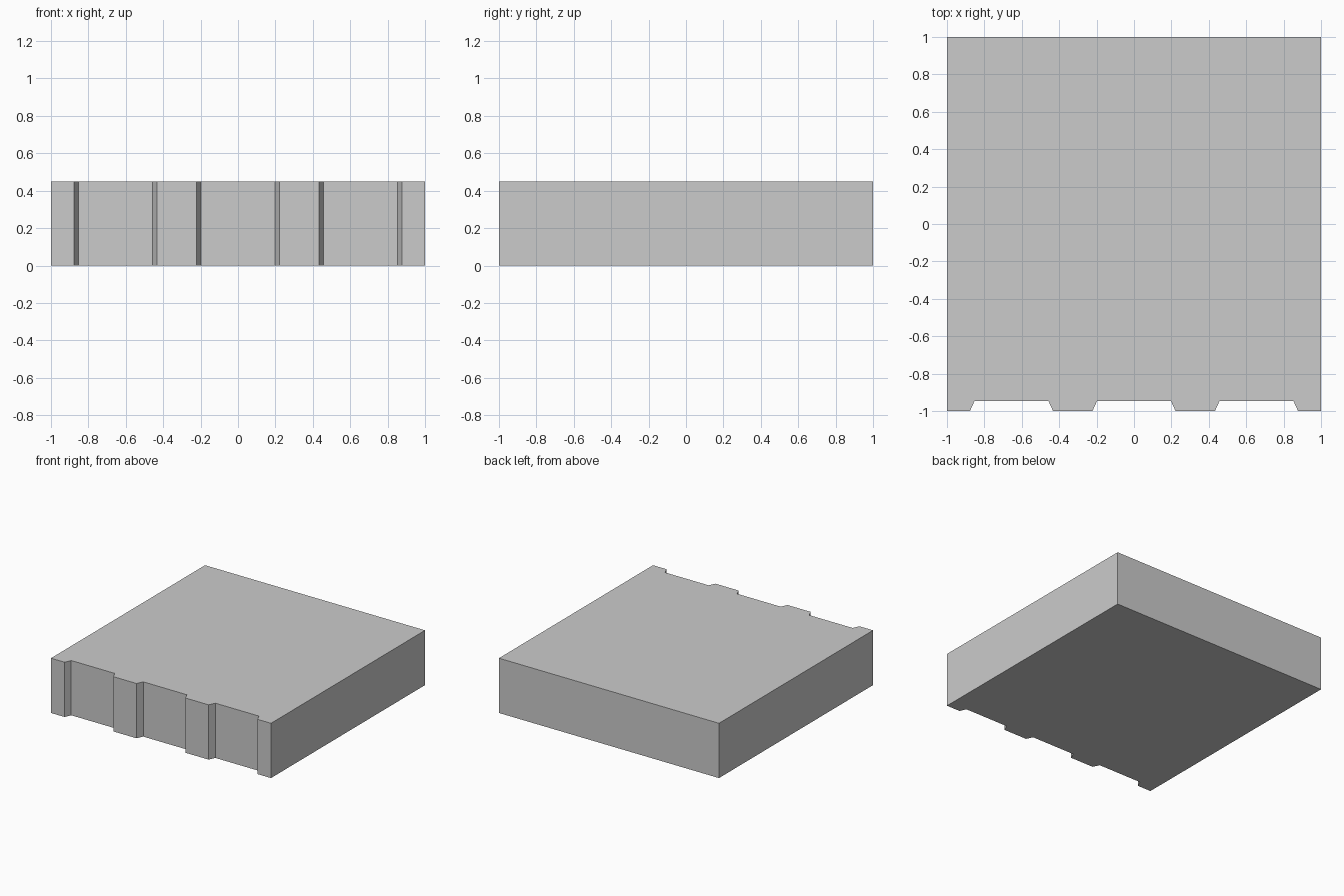
import bpy
import bmesh

if "Cube" in bpy.data.objects:
    bpy.data.objects.remove(bpy.data.objects["Cube"])

HEIGHT = 0.45
GROOVE_Y = -0.947
GROOVE_CENTRES = (-0.655, 0.0, 0.655)
OUTER, INNER = 0.222, 0.198   # groove half-widths at the mouth and at the floor

# Plan outline: square slab with three flared grooves along the front edge
outline = [(-1, -1)]
for c in GROOVE_CENTRES:
    outline += [(c - OUTER, -1), (c - INNER, GROOVE_Y),
                (c + INNER, GROOVE_Y), (c + OUTER, -1)]
outline += [(1, -1), (1, 1), (-1, 1)]

# Extrude the outline into a solid slab
bm = bmesh.new()
base = bm.faces.new([bm.verts.new((x, y, 0)) for x, y in outline])
top = bmesh.ops.extrude_face_region(bm, geom=[base], use_keep_orig=True)
bmesh.ops.translate(bm, vec=(0, 0, HEIGHT),
                    verts=[v for v in top["geom"] if isinstance(v, bmesh.types.BMVert)])
bmesh.ops.recalc_face_normals(bm, faces=bm.faces)

mesh = bpy.data.meshes.new("grooved_slab")
bm.to_mesh(mesh)
bm.free()
slab = bpy.data.objects.new("grooved_slab", mesh)
bpy.context.collection.objects.link(slab)
